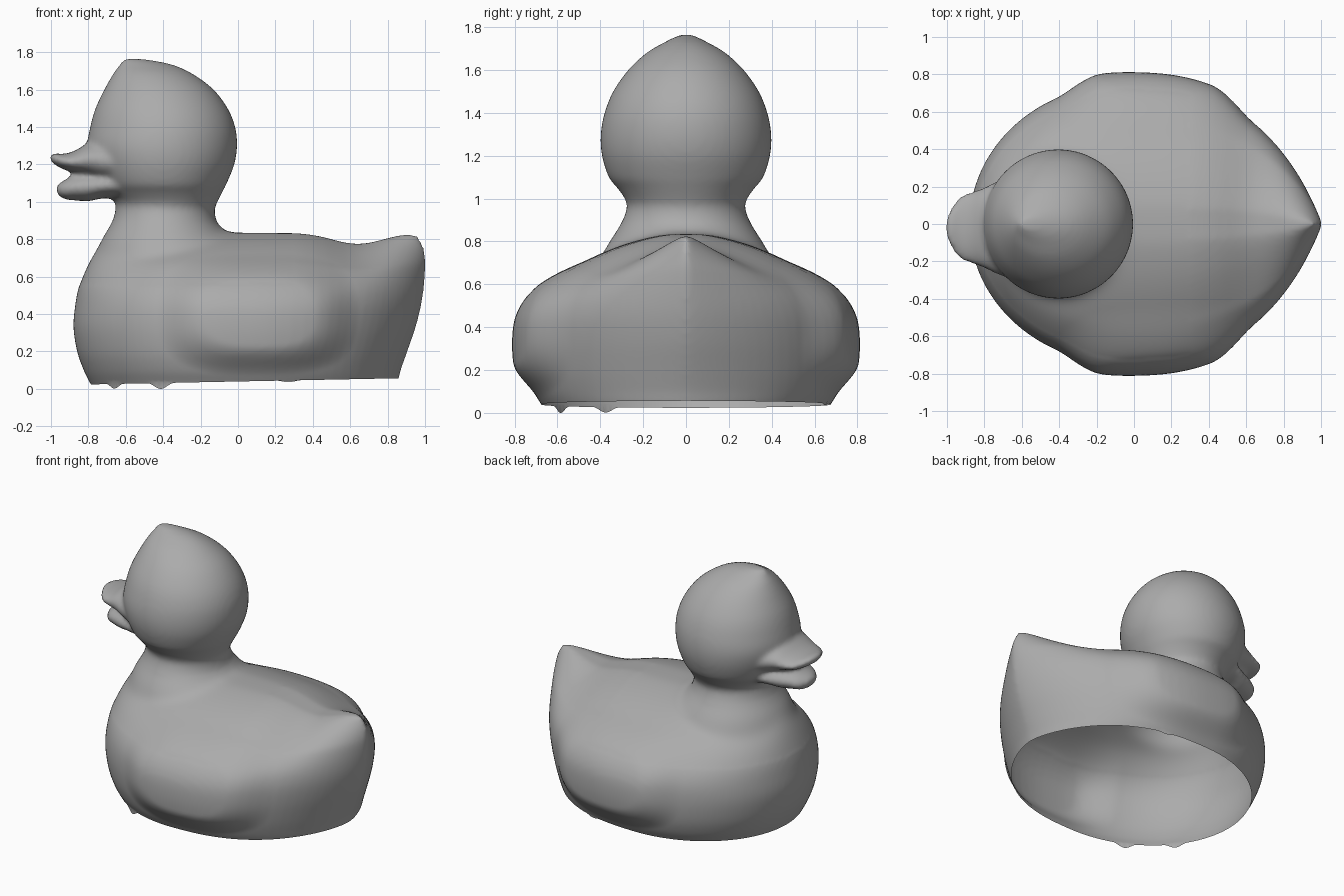
import bpy, bmesh
from math import sin, cos, pi, exp
from mathutils import Vector

if "Cube" in bpy.data.objects:
    bpy.data.objects.remove(bpy.data.objects["Cube"])

bm = bmesh.new()


def smooth(t):
    t = max(0.0, min(1.0, t))
    return t * t * (3 - 2 * t)


def loft(rings):
    """Closed solid through equal-length point rings, capped by quad strips."""
    vs = [[bm.verts.new(p) for p in ring] for ring in rings]
    n = len(vs[0])
    for a, b in zip(vs, vs[1:]):
        for i in range(n):
            j = (i + 1) % n
            bm.faces.new((a[i], a[j], b[j], b[i]))
    for r in (vs[0], vs[-1]):
        for i in range(n // 2):
            quad = [r[i], r[i + 1], r[n - i - 1], r[-i]]
            bm.faces.new(list(dict.fromkeys(quad)))


def refine(rows, steps=5):
    """Catmull-Rom interpolation between profile rows."""
    out = []
    for i in range(len(rows) - 1):
        p0, p1, p2, p3 = (rows[max(i - 1, 0)], rows[i], rows[i + 1],
                          rows[min(i + 2, len(rows) - 1)])
        for k in range(steps):
            t = k / steps
            out.append([b + 0.5 * t * (c - a + t * (2*a - 5*b + 4*c - d + t * (3*(b - c) + d - a)))
                        for a, b, c, d in zip(p0, p1, p2, p3)])
    return out + [list(rows[-1])]


def outline(z, x0, x1, w, xm, p, q, n=96):
    """Elliptic front half, back half tapering by the powers p and q."""
    pts = []
    for i in range(n):
        a = 2 * pi * i / n
        c, s = cos(a), sin(a)
        if c <= 0:
            pts.append(Vector((xm + (xm - x0) * c, w * s, z)))
        else:
            y = w * max(0.0, 1 - c ** p) ** q
            pts.append(Vector((xm + (x1 - xm) * c, y if s >= 0 else -y, z)))
    return pts


# body with pointed tail: z, front x, back x, half width, taper
body = [(-.10, -.72, .78, .60, .60), (.03, -.79, .85, .67, .62), (.10, -.825, .87, .71, .64),
        (.20, -.86, .905, .74, .67), (.33, -.88, .95, .75, .70), (.45, -.87, .98, .735, .72),
        (.55, -.85, .995, .68, .74), (.65, -.81, 1.003, .575, .76), (.70, -.785, 1.003, .49, .78),
        (.75, -.755, .995, .385, .8), (.79, -.72, .98, .28, .8), (.82, -.68, .96, .17, .75),
        (.835, -.62, .93, .09, .7)]
rings = [outline(z, a, b, w, -.05, 2.6, q) for z, a, b, w, q in refine(body)]
for ring in rings:
    for p in ring:  # hollow of the back in front of the tail
        p.z -= .06 * exp(-((p.x - .64) / .19) ** 2) * smooth((p.z - .5) / .32)
loft(rings)

# neck and head: z, front x, back x, half width
head = [(.60, -.76, .0, .42), (.72, -.755, .0, .395), (.80, -.73, -.03, .36),
        (.85, -.70, -.08, .325), (.90, -.67, -.115, .295), (.96, -.655, -.125, .275),
        (1.0, -.66, -.11, .285), (1.05, -.70, -.085, .32), (1.10, -.74, -.06, .36),
        (1.20, -.785, -.02, .392), (1.30, -.805, -.005, .398), (1.40, -.79, -.015, .38),
        (1.50, -.762, -.055, .34), (1.60, -.715, -.13, .27), (1.68, -.67, -.235, .185),
        (1.73, -.635, -.34, .10), (1.755, -.615, -.45, .05), (1.765, -.60, -.53, .025)]
loft([outline(z, a, b, w, (a + b) / 2, 2, .5) for z, a, b, w in refine(head)])

# open beak, two halves: x, centre z, half width, half height
upper = [(-.45, 1.22, .34, .16), (-.70, 1.22, .26, .12), (-.80, 1.225, .215, .09),
         (-.87, 1.215, .19, .06), (-.93, 1.215, .165, .042), (-.98, 1.23, .10, .03),
         (-1.006, 1.238, .03, .015)]
lower = [(-.45, 1.10, .28, .09), (-.70, 1.09, .21, .07), (-.80, 1.08, .17, .076),
         (-.88, 1.075, .135, .066), (-.93, 1.065, .105, .05), (-.97, 1.068, .04, .022)]
for rows in (upper, lower):
    loft([[(x, -.02 + w * cos(2 * pi * i / 40), z + h * sin(2 * pi * i / 40))
           for i in range(40)] for x, z, w, h in refine(rows)])

bmesh.ops.recalc_face_normals(bm, faces=bm.faces)
mesh = bpy.data.meshes.new("duck_shell")
bm.to_mesh(mesh)
bm.free()
duck = bpy.data.objects.new("duck_shell", mesh)
bpy.context.collection.objects.link(duck)

# fuse the parts into one soft skin
rm = duck.modifiers.new("fuse", 'REMESH')
rm.mode = 'VOXEL'
rm.voxel_size = .016
sm = duck.modifiers.new("soften", 'SMOOTH')
sm.factor = .5
sm.iterations = 6
dg = bpy.context.evaluated_depsgraph_get()
skin = bpy.data.meshes.new_from_object(duck.evaluated_get(dg))
duck.modifiers.clear()
duck.data = skin

bm = bmesh.new()
bm.from_mesh(skin)
bm.normal_update()

# blend the shoulders into the neck
shoulders = [v for v in bm.verts if v.co.x < .3 and .55 < v.co.z < .88]
for _ in range(30):
    bmesh.ops.smooth_vert(bm, verts=shoulders, factor=.5, use_axis_x=True,
                          use_axis_y=True, use_axis_z=True)
bm.normal_update()

# softly raised wings on both flanks
moves = []
for v in bm.verts:
    if abs(v.co.y) > .3 and v.co.z < .8:
        r = (abs((v.co.x - .11) / .54) ** 3 + abs((v.co.z - .40) / .33) ** 3) ** (1 / 3)
        n = Vector((v.normal.x, v.normal.y, v.normal.z * .3))
        moves.append((v, n * .062 * smooth((1 - r) / .5)))
for v, d in moves:
    v.co += d

# open underside with a slightly ragged rim
bmesh.ops.bisect_plane(bm, geom=bm.verts[:] + bm.edges[:] + bm.faces[:],
                       plane_co=(0, 0, .04), plane_no=(-.02, 0, 1), clear_inner=True)
for v in bm.verts:
    if v.is_boundary:
        for tx, ty in ((-.68, -.39), (-.41, -.58), (.26, .6)):
            d = (Vector((tx, ty)) - v.co.xy).length
            v.co.z -= .032 * smooth(1 - d / .08)
zmin = min(v.co.z for v in bm.verts)
for v in bm.verts:
    v.co.z -= zmin
for f in bm.faces:
    f.smooth = True
bm.to_mesh(skin)
bm.free()

# mid grey finish
grey = bpy.data.materials.new("mid_grey")
grey.diffuse_color = (.41, .41, .41, 1)
grey.use_nodes = True
grey.node_tree.nodes["Principled BSDF"].inputs["Base Color"].default_value = grey.diffuse_color
skin.materials.clear()
skin.materials.append(grey)
